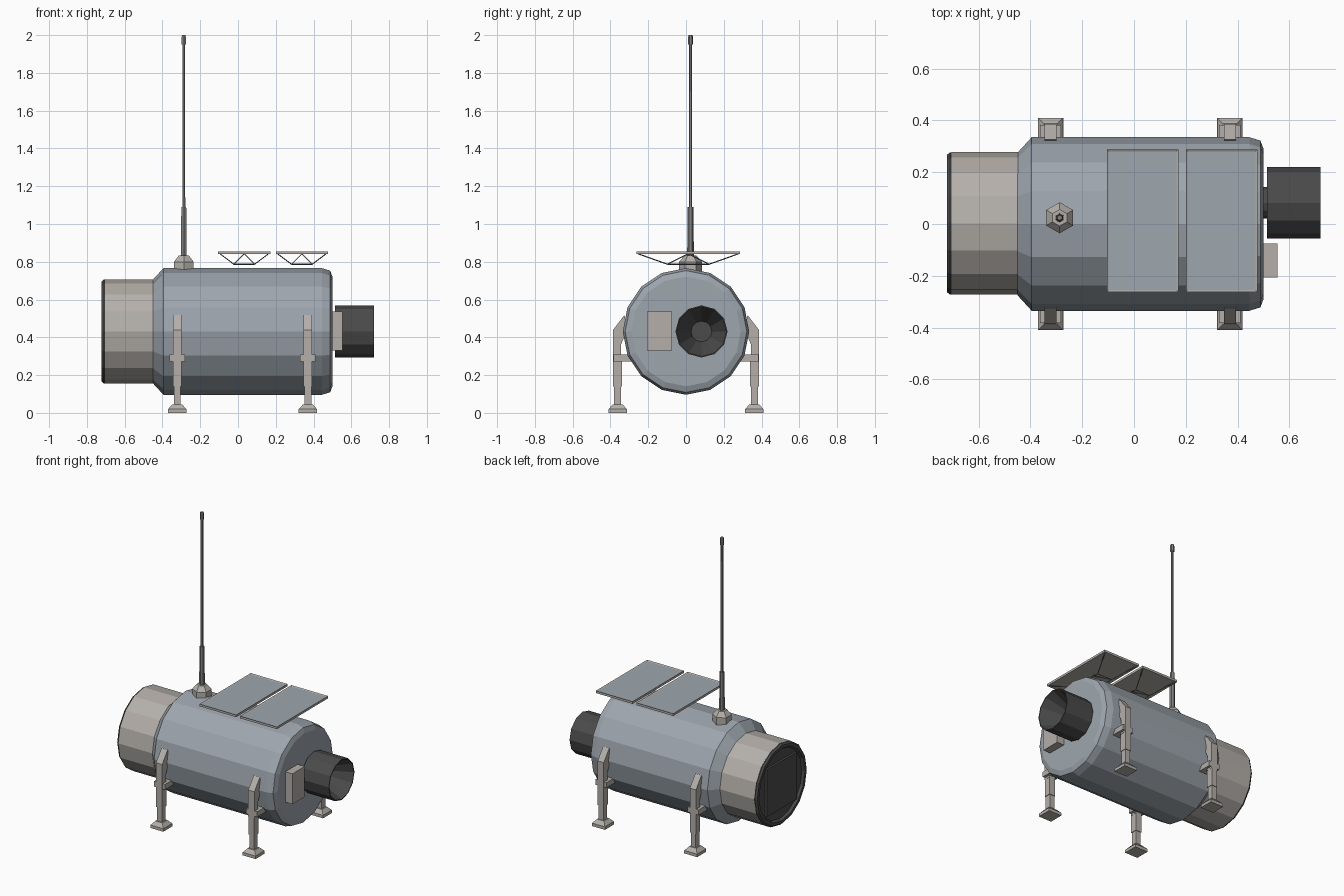
import bpy, bmesh, math
from mathutils import Vector, Matrix

if "Cube" in bpy.data.objects:
    bpy.data.objects.remove(bpy.data.objects["Cube"])


def material(name, rgb):
    m = bpy.data.materials.new(name)
    m.diffuse_color = (*rgb, 1)
    m.use_nodes = True
    m.node_tree.nodes["Principled BSDF"].inputs["Base Color"].default_value = m.diffuse_color
    return m


BLUE = material("blue_grey_metal", (0.34, 0.38, 0.42))
BEIGE = material("pale_metal", (0.46, 0.43, 0.40))
DARK = material("dark_metal", (0.07, 0.07, 0.07))
GREY = material("mid_grey_metal", (0.22, 0.22, 0.22))


def finish(name, bm, mat):
    bmesh.ops.remove_doubles(bm, verts=bm.verts, dist=1e-5)
    bmesh.ops.recalc_face_normals(bm, faces=bm.faces)
    me = bpy.data.meshes.new(name)
    bm.to_mesh(me)
    bm.free()
    me.materials.append(mat)
    ob = bpy.data.objects.new(name, me)
    bpy.context.collection.objects.link(ob)
    return ob


def lathe(name, profile, sides, centre, mat, axis='X', turn=0.0):
    """Spin (along, radius) points about the X or Z axis, with closed ends."""
    bm = bmesh.new()
    rings = []
    for a, r in profile:
        ring = []
        for i in range(sides):
            t = turn + 2 * math.pi * i / sides
            c, s = r * math.cos(t), r * math.sin(t)
            p = (a, c, s) if axis == 'X' else (c, s, a)
            ring.append(bm.verts.new(Vector(p) + Vector(centre)))
        rings.append(ring)
    for a, b in zip(rings, rings[1:]):
        for i in range(sides):
            j = (i + 1) % sides
            bm.faces.new((a[i], a[j], b[j], b[i]))
    bm.faces.new(rings[0])
    bm.faces.new(rings[-1])
    return finish(name, bm, mat)


def add_box(bm, lo, hi):
    lo, hi = Vector(lo), Vector(hi)
    m = Matrix.Translation((lo + hi) / 2) @ Matrix.Diagonal((*(hi - lo), 1))
    return bmesh.ops.create_cube(bm, size=1, matrix=m)['verts']


def box(name, lo, hi, mat):
    bm = bmesh.new()
    add_box(bm, lo, hi)
    return finish(name, bm, mat)


def add_rod(bm, a, b, r):
    a, b = Vector(a), Vector(b)
    rot = (b - a).to_track_quat('Z', 'Y').to_matrix().to_4x4()
    bmesh.ops.create_cone(bm, cap_ends=True, segments=4, radius1=r, radius2=r,
                          depth=(b - a).length,
                          matrix=Matrix.Translation((a + b) / 2) @ rot)


# Main pressure hull
lathe("main_hull", [(-0.45, 0.275), (-0.395, 0.335), (0.445, 0.335), (0.488, 0.322),
                    (0.5, 0.29)], 16, (0, 0, 0.431), BLUE)

# Rear sleeve, its dark recessed rim and the hatch
lathe("rear_sleeve", [(-0.705, 0.275), (-0.44, 0.275)], 16, (0, 0.002, 0.431), BEIGE)
lathe("rear_rim", [(-0.70, 0.274), (-0.71, 0.275), (-0.722, 0.265), (-0.722, 0.245),
                   (-0.706, 0.235)], 16, (0, 0.002, 0.431), DARK)
box("rear_hatch", (-0.72, -0.16, 0.27), (-0.70, 0.16, 0.59), DARK)

# Engine nozzle with a hollow cone, and the equipment box beside it
lathe("nozzle", [(0.495, 0.06), (0.513, 0.06), (0.513, 0.138), (0.72, 0.138),
                 (0.72, 0.132), (0.56, 0.055)], 12, (0, 0.082, 0.431), DARK)
box("equipment_box", (0.495, -0.207, 0.33), (0.553, -0.075, 0.536), BEIGE)

# Antenna: hexagonal foot, thick sleeve, thin mast, tip
spot = (-0.287, 0.024, 0)
lathe("antenna_base", [(0.74, 0.06), (0.80, 0.06), (0.832, 0.032)], 6, spot, BEIGE, 'Z', math.pi / 2)
lathe("antenna_sleeve", [(0.82, 0.018), (1.09, 0.015)], 6, spot, GREY, 'Z', math.pi / 2)
lathe("antenna_mast", [(1.08, 0.009), (1.96, 0.008)], 6, spot, GREY, 'Z', math.pi / 2)
lathe("antenna_tip", [(1.95, 0.013), (1.99, 0.013), (2.0, 0.010)], 6, spot, GREY, 'Z', math.pi / 2)

# Solar panels: bevelled frame with inset cell area, on a thin strut truss
for side, cx in (("rear", 0.033), ("front", 0.338)):
    cy, hx, hy = 0.012, 0.138, 0.275
    bm = bmesh.new()
    add_box(bm, (cx - hx, cy - hy, 0.840), (cx + hx, cy + hy, 0.855))
    bm.normal_update()
    top = [f for f in bm.faces if f.normal.z > 0.9]
    bmesh.ops.inset_region(bm, faces=top, thickness=0.010, depth=0)
    bmesh.ops.translate(bm, verts=top[0].verts, vec=(0, 0, -0.004))
    panel = finish(side + "_solar_panel", bm, BEIGE)
    panel.data.materials.append(BLUE)
    for f in panel.data.polygons:
        inner = f.normal.z > 0.9 and abs(f.center.x - cx) < 0.01 and abs(f.center.y - cy) < 0.01
        f.material_index = int(inner)
    bm = bmesh.new()
    quad = [(-1, -1), (1, -1), (1, 1), (-1, 1)]
    low = [(cx + sx * 0.055, cy + sy * 0.11, 0.787) for sx, sy in quad]
    for i, (sx, sy) in enumerate(quad):
        add_rod(bm, (cx + sx * (hx - 0.01), cy + sy * (hy - 0.01), 0.842), low[i], 0.003)
        add_rod(bm, low[i], low[(i + 1) % 4], 0.003)
        add_rod(bm, low[i], (cx, cy, 0.842), 0.003)
    finish(side + "_panel_struts", bm, GREY)

# Four landing legs: upper strut, bracket, shin and splayed foot
for end, cx in (("rear", -0.322), ("front", 0.370)):
    for side, s in (("right", -1), ("left", 1)):
        bm = bmesh.new()
        prof = [(0.386, 0.26), (0.386, 0.44), (0.326, 0.518), (0.310, 0.44), (0.345, 0.36), (0.345, 0.26)]
        face = bm.faces.new([bm.verts.new((cx - 0.023, s * y, z)) for y, z in prof])
        ext = bmesh.ops.extrude_face_region(bm, geom=[face], use_keep_orig=True)
        bmesh.ops.translate(bm, vec=(0.046, 0, 0),
                            verts=[v for v in ext['geom'] if isinstance(v, bmesh.types.BMVert)])
        parts = [(0.041, 0.285, 0.383, 0.272, 0.308),    # bracket
                 (0.022, 0.339, 0.386, 0.14, 0.28),      # shin
                 (0.018, 0.343, 0.382, 0.03, 0.15),      # ankle
                 (0.049, 0.313, 0.410, 0.0, 0.02)]       # foot plate
        for hw, y0, y1, z0, z1 in parts:
            y0, y1 = sorted((s * y0, s * y1))
            add_box(bm, (cx - hw, y0, z0), (cx + hw, y1, z1))
        # Tapered top of the foot
        foot = Matrix.Translation((cx, s * 0.3615, 0.0325)) @ Matrix.Rotation(math.pi / 4, 4, 'Z')
        bmesh.ops.create_cone(bm, cap_ends=True, segments=4, radius1=0.068,
                              radius2=0.037, depth=0.025, matrix=foot)
        finish(f"{end}_{side}_leg", bm, BEIGE)
